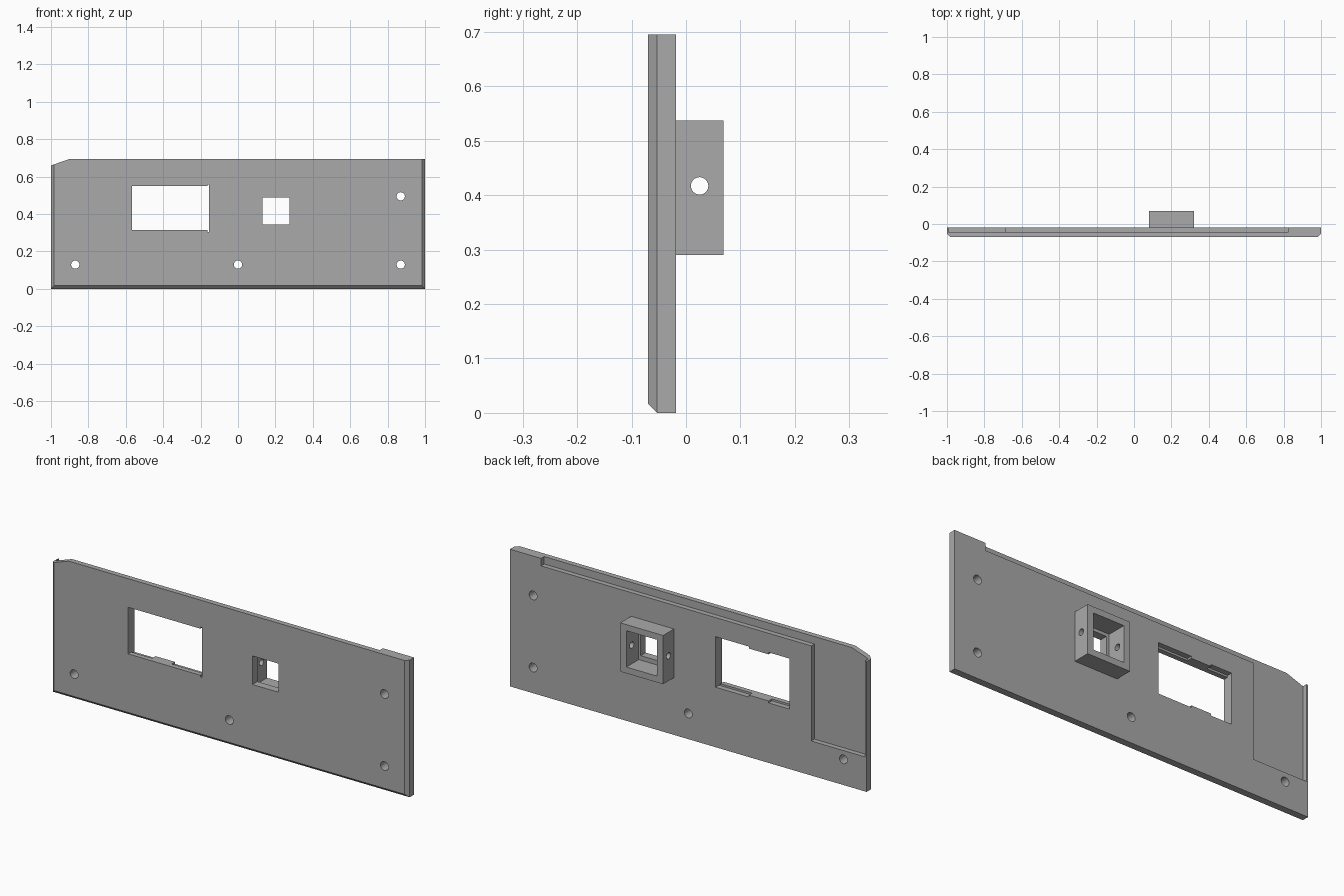
import bpy, bmesh, math
from mathutils import Matrix

if "Cube" in bpy.data.objects:
    bpy.data.objects.remove(bpy.data.objects["Cube"])

FRONT, BACK, TOP, CH = -0.07, -0.018, 0.695, 0.017

grey = bpy.data.materials.new("plain grey")
grey.diffuse_color = (0.4, 0.4, 0.4, 1)
grey.use_nodes = True
grey.node_tree.nodes["Principled BSDF"].inputs["Base Color"].default_value = grey.diffuse_color


def finish(name, bm):
    bmesh.ops.recalc_face_normals(bm, faces=bm.faces)
    me = bpy.data.meshes.new(name)
    bm.to_mesh(me)
    bm.free()
    me.materials.append(grey)
    ob = bpy.data.objects.new(name, me)
    bpy.context.collection.objects.link(ob)
    return ob


def box(name, x0, x1, y0, y1, z0, z1):
    bm = bmesh.new()
    bmesh.ops.create_cube(bm, size=1)
    for v in bm.verts:
        v.co = ((x0 + x1) / 2 + v.co.x * (x1 - x0),
                (y0 + y1) / 2 + v.co.y * (y1 - y0),
                (z0 + z1) / 2 + v.co.z * (z1 - z0))
    return finish(name, bm)


def rod(name, pos, radius, length, axis):
    bm = bmesh.new()
    bmesh.ops.create_cone(bm, cap_ends=True, segments=32, radius1=radius, radius2=radius,
                          depth=length, matrix=Matrix.Translation(pos)
                          @ Matrix.Rotation(math.pi / 2, 4, axis))
    return finish(name, bm)


def cut(target, cutter):
    bpy.context.view_layer.objects.active = target
    mod = target.modifiers.new("cut", "BOOLEAN")
    mod.operation, mod.solver, mod.object = "DIFFERENCE", "EXACT", cutter
    bpy.ops.object.modifier_apply(modifier=mod.name)
    bpy.data.objects.remove(cutter)


# Panel: outline with one clipped corner, chamfered on the front sides and bottom
outer = [(-1, 0), (1, 0), (1, TOP), (-0.9, TOP), (-1, 0.66)]
inner = [(-1 + CH, CH), (1 - CH, CH), (1 - CH, TOP), (-0.9, TOP), (-1 + CH, 0.66 + CH * 0.35)]
bm = bmesh.new()
rings = [[bm.verts.new((x, y, z)) for x, z in pts]
         for pts, y in ((outer, BACK), (outer, FRONT + CH), (inner, FRONT))]
bm.faces.new(rings[0])
bm.faces.new(rings[2])
for a, b in zip(rings, rings[1:]):
    for i in range(5):
        j = (i + 1) % 5
        bm.faces.new((a[i], a[j], b[j], b[i]))
bmesh.ops.remove_doubles(bm, verts=bm.verts, dist=1e-5)
panel = finish("panel", bm)

# Rear pocket behind the clipped corner, and the rebate along the top edge
STEP = -0.043
cut(panel, box("pocket_cutter", -0.992, -0.69, STEP, 0.1, 0.175, 0.8))
cut(panel, box("rebate_cutter", -0.75, 0.825, STEP, 0.1, 0.657, 0.8))

# Display window with clip notches at the back of its top and bottom edges
cut(panel, box("window_cutter", -0.567, -0.155, -0.2, 0.1, 0.314, 0.55))
cut(panel, box("slit_cutter", -0.162, -0.154, -0.2, 0.1, 0.305, 0.559))
for x0, x1 in ((-0.568, -0.45), (-0.34, -0.153)):
    cut(panel, box("notch_cutter", x0, x1, -0.045, 0.1, 0.304, 0.56))

# Screw holes
for x, z in ((-0.87, 0.13), (0, 0.13), (0.87, 0.13), (0.87, 0.495)):
    cut(panel, rod("screw_cutter", (x, -0.04, z), 0.022, 0.3, "X"))

# Square socket opening with a wider seat at the back
cut(panel, box("opening_cutter", 0.13, 0.275, -0.2, 0.1, 0.345, 0.49))
SEAT = (0.115, 0.286, -0.03, 0.2, 0.322, 0.506)
cut(panel, box("seat_cutter", *SEAT))

# Raised socket frame on the back, with a cross pin hole
frame = box("socket_frame", 0.08, 0.32, BACK, 0.069, 0.29, 0.537)
cut(frame, box("frame_cutter", *SEAT))
cut(frame, rod("pin_cutter", (0.2, 0.025, 0.417), 0.016, 0.5, "Y"))

# Smooth only the round hole walls
for ob in (panel, frame):
    bpy.ops.object.select_all(action="DESELECT")
    ob.select_set(True)
    bpy.context.view_layer.objects.active = ob
    bpy.ops.object.shade_smooth_by_angle(angle=math.radians(20))
